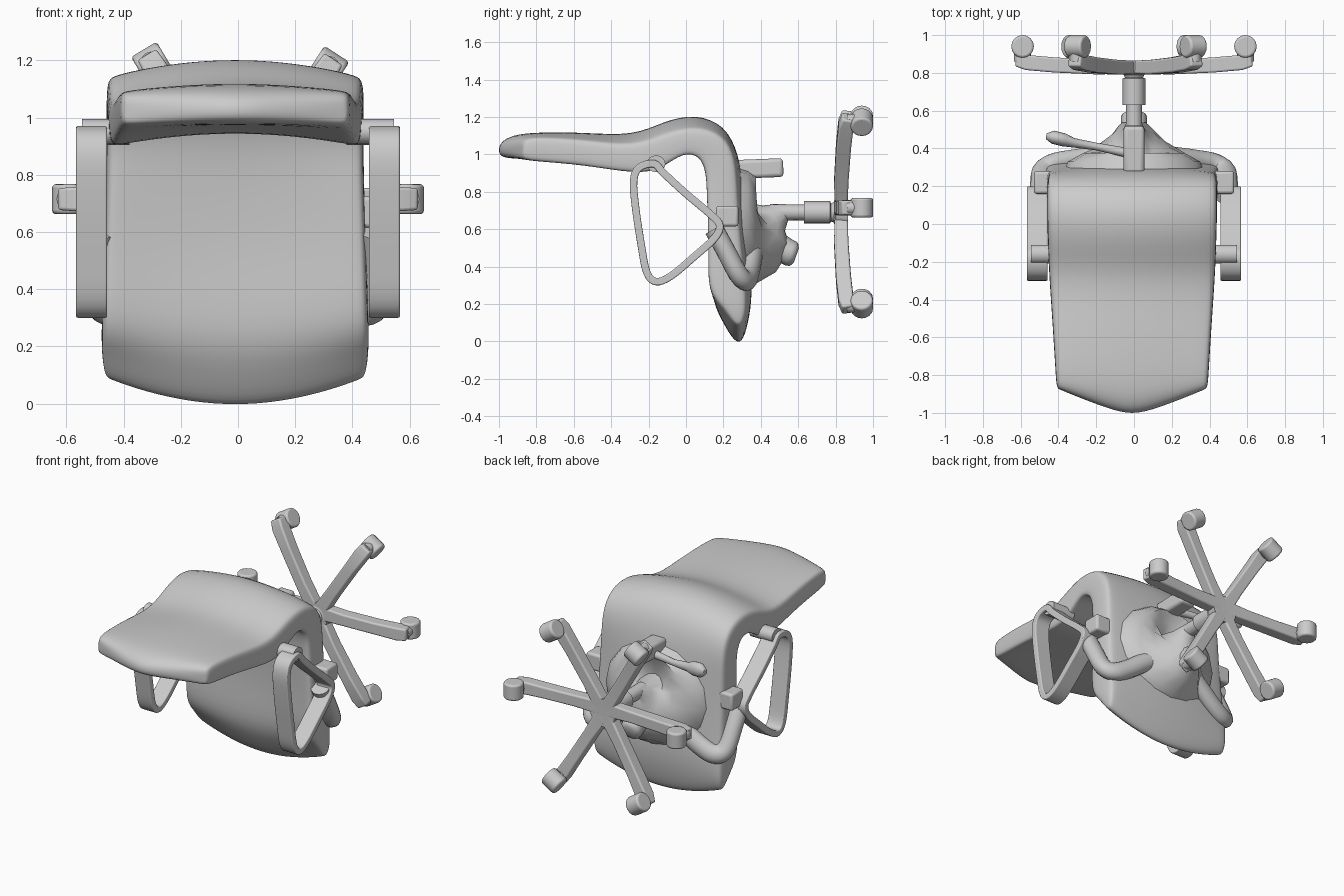
import bpy, bmesh
from math import cos, sin, pi, radians
from mathutils import Vector

if "Cube" in bpy.data.objects:
    bpy.data.objects.remove(bpy.data.objects["Cube"])

SQUARE = [(-1, -1), (1, -1), (1, 1), (-1, 1)]
ROUND = [(cos(i * pi / 8), sin(i * pi / 8)) for i in range(16)]


def finish(name, bm, angle=35, subsurf=0):
    bmesh.ops.recalc_face_normals(bm, faces=bm.faces[:])
    me = bpy.data.meshes.new(name)
    bm.to_mesh(me)
    bm.free()
    ob = bpy.data.objects.new(name, me)
    bpy.context.collection.objects.link(ob)
    bpy.ops.object.select_all(action='DESELECT')
    bpy.context.view_layer.objects.active = ob
    ob.select_set(True)
    bpy.ops.object.shade_smooth_by_angle(angle=radians(angle))
    if subsurf:
        m = ob.modifiers.new("Smooth", 'SUBSURF')
        m.levels = m.render_levels = subsurf
    return ob


def spline(pts, closed=False, steps=5):
    """Smooth path through the points."""
    p = [Vector(q) for q in pts]
    n = len(p)
    get = (lambda i: p[i % n]) if closed else (lambda i: p[max(0, min(n - 1, i))])
    out = []
    for i in range(n if closed else n - 1):
        a, b, c, d = get(i - 1), get(i), get(i + 1), get(i + 2)
        for k in range(steps):
            t = k / steps
            out.append(0.5 * (2 * b + (c - a) * t + (2 * a - 5 * b + 4 * c - d) * t * t
                              + (3 * b - a - 3 * c + d) * t ** 3))
    return out if closed else out + [p[-1]]


def sweep(name, pts, sizes, side, shape=ROUND, closed=False, angle=35):
    """Sweep a section along pts; sizes = (along side, across side) for each point."""
    bm = bmesh.new()
    p = [Vector(q) for q in pts]
    n = len(p)
    rings = []
    for i in range(n):
        nxt = p[(i + 1) % n] if closed else p[min(i + 1, n - 1)]
        prv = p[i - 1] if closed else p[max(i - 1, 0)]
        t = (nxt - prv).normalized()
        s = Vector(side)
        s = (s - t * s.dot(t)).normalized()
        v = t.cross(s)
        a, b = sizes[i] if isinstance(sizes, list) else sizes
        rings.append([bm.verts.new(p[i] + s * a * x + v * b * y) for x, y in shape])
    k = len(shape)
    for i in range(n if closed else n - 1):
        r0, r1 = rings[i], rings[(i + 1) % n]
        for j in range(k):
            bm.faces.new((r0[j], r0[(j + 1) % k], r1[(j + 1) % k], r1[j]))
    if not closed:
        bm.faces.new(rings[0])
        bm.faces.new(rings[-1])
    return finish(name, bm, angle)


def bevel(ob, width):
    m = ob.modifiers.new("Bevel", 'BEVEL')
    m.width, m.segments = width, 3


# Seat and backrest: one padded shell bent through a right angle
# outer y, z / inner y, z / half width / shift of the side edges in y, z
STATIONS = [
    (-1.015, 1.055, -1.015, .995, .385, .14, .0),
    (-.96, 1.095, -.97, .98, .40, .10, -.01),
    (-.85, 1.12, -.86, .975, .405, .05, -.02),
    (-.55, 1.12, -.55, .97, .42, 0, -.035),
    (-.28, 1.10, -.26, .935, .44, 0, -.055),
    (-.12, 1.18, -.13, .965, .445, 0, -.06),
    (.05, 1.22, -.02, 1.06, .45, 0, -.06),
    (.21, 1.16, .07, 1.03, .45, 0, -.05),
    (.285, 1.0, .11, .92, .45, -.01, -.02),
    (.31, .80, .13, .80, .45, -.03, 0),
    (.34, .50, .15, .50, .46, -.04, 0),
    (.36, .25, .13, .24, .468, -.03, .03),
    (.33, .08, .19, .11, .468, 0, .08),
    (.30, -.01, .26, -.01, .455, 0, .10),
]
COLS = [-1, -.95, -.7, -.35, 0, .35, .7, .95, 1]
SHIFT = -.01
bm = bmesh.new()
rings = []
for oy, oz, iy, iz, w, by, bz in STATIONS:
    outer, inner = [], []
    for c in COLS:
        q = c * c
        g = abs(c) ** 1.2 if oy < -.8 else q     # pointed top edge of the backrest
        f = .2 if abs(c) == 1 else .06 * q       # thinner rim
        x = c * w + SHIFT
        my, mz = (oy + iy) / 2, (oz + iz) / 2
        outer.append(bm.verts.new((x, oy + (my - oy) * f + by * g, oz + (mz - oz) * f + bz * q)))
        inner.append(bm.verts.new((x, iy + (my - iy) * f + by * g, iz + (mz - iz) * f + bz * q)))
    rings.append(outer + inner[::-1])
k = len(rings[0])
for r0, r1 in zip(rings, rings[1:]):
    for j in range(k):
        bm.faces.new((r0[j], r0[(j + 1) % k], r1[(j + 1) % k], r1[j]))
for r in (rings[0], rings[-1]):
    for j in range(len(COLS) - 1):
        bm.faces.new((r[j], r[j + 1], r[k - 2 - j], r[k - 1 - j]))
finish("seat_and_backrest", bm, 180, 2)

# Armrests, mirrored left and right
LOOP = [(-.17, .95), (-.25, .93), (-.28, .86), (-.27, .72), (-.24, .52), (-.21, .37), (-.16, .32),
        (-.08, .35), (.04, .45), (.15, .55), (.18, .62), (.13, .68), (.0, .79), (-.12, .90)]
for s, label in ((1, "right"), (-1, "left")):
    path = spline([(s * .512, y, z) for y, z in LOOP], True, 4)
    bevel(sweep(label + "_armrest_loop", path, (.054, .02), (1, 0, 0), SQUARE, True), .006)
    sweep(label + "_armrest_pivot", [(s * .38, -.16, .95), (s * .545, -.16, .95)],
          (.045, .05), (0, 0, 1))
    bevel(sweep(label + "_armrest_clamp", [(s * .42, .22, .67), (s * .53, .22, .67)],
                (.055, .06), (0, 0, 1), SQUARE), .015)
    sweep(label + "_armrest_bracket",
          spline([(s * .49, .15, .60), (s * .49, .21, .49), (s * .48, .28, .36),
                  (s * .43, .32, .33), (s * .34, .34, .37), (s * .18, .36, .48), (0, .37, .58)]),
          (.052, .06), (0, 1, .3))

# Tilt mechanism housing under the seat
HOUSING = [(.26, .38, .34, .60), (.33, .35, .32, .60), (.375, .27, .29, .60), (.41, .18, .24, .60),
           (.44, .11, .17, .62), (.47, .07, .09, .66), (.52, .045, .05, .69)]
sweep("tilt_housing", [(0, y, z) for y, a, b, z in HOUSING],
      [(a, b) for y, a, b, z in HOUSING], (1, 0, 0), angle=60)
bevel(sweep("rear_block", [(0, .27, .92), (0, .52, .93)], (.055, .05), (1, 0, 0), SQUARE), .02)
sweep("tension_knob", spline([(0, .38, .58), (0, .48, .52), (0, .54, .48), (0, .59, .46)], steps=3),
      [(.07, .07)] * 8 + [(.065, .065), (.04, .04)], (1, 0, 0), angle=60)

# Height lever with a flattened paddle
sweep("height_lever", [(-.05, .38, .90), (-.2, .41, .90), (-.32, .43, .91), (-.37, .445, .92),
                       (-.43, .46, .93), (-.465, .465, .93)],
      [(.025, .025), (.02, .02), (.025, .03), (.035, .045), (.035, .045), (.015, .02)], (0, 1, 0), angle=60)

# Gas column and hub: stepped cylinder along y
COLUMN = [(.45, .045), (.63, .042), (.63, .06), (.77, .06), (.775, .048), (.79, .055), (.80, .085), (.865, .09)]
bm = bmesh.new()
rings = [[bm.verts.new((r * x, y, .69 + r * z)) for x, z in ROUND] for y, r in COLUMN]
for r0, r1 in zip(rings, rings[1:]):
    for j in range(16):
        bm.faces.new((r0[j], r0[(j + 1) % 16], r1[(j + 1) % 16], r1[j]))
bm.faces.new(rings[0])
bm.faces.new(rings[-1])
finish("gas_column", bm)

# Six-spoke base with hooked ends and casters
for i, (deg, reach) in enumerate([(0, .59), (57, .575), (121, .58), (180, .59), (237, .575), (301, .575)]):
    a = radians(deg)
    d, tan = Vector((cos(a), 0, sin(a))), Vector((-sin(a), 0, cos(a)))
    hub = Vector((0, 0, .69 if deg % 180 else .715))

    def at(r, y):
        return hub + d * r + Vector((0, y, 0))
    leg = sweep(f"base_leg_{i + 1}",
                [at(.02, .83), at(.2, .83), at(.42, .842), at(reach - .02, .855), at(reach + .035, .865)],
                [(.045, .035), (.038, .038), (.038, .04), (.042, .04), (.038, .03)], tan, SQUARE)
    bevel(leg, .01)
    sweep(f"caster_stem_{i + 1}", [at(reach, .86), at(reach, .93)], (.04, .045), tan)
    c = at(reach, .94)
    bevel(sweep(f"caster_{i + 1}", [c - tan * .052, c + tan * .052], (.06, .06), (0, 1, 0)), .012)
